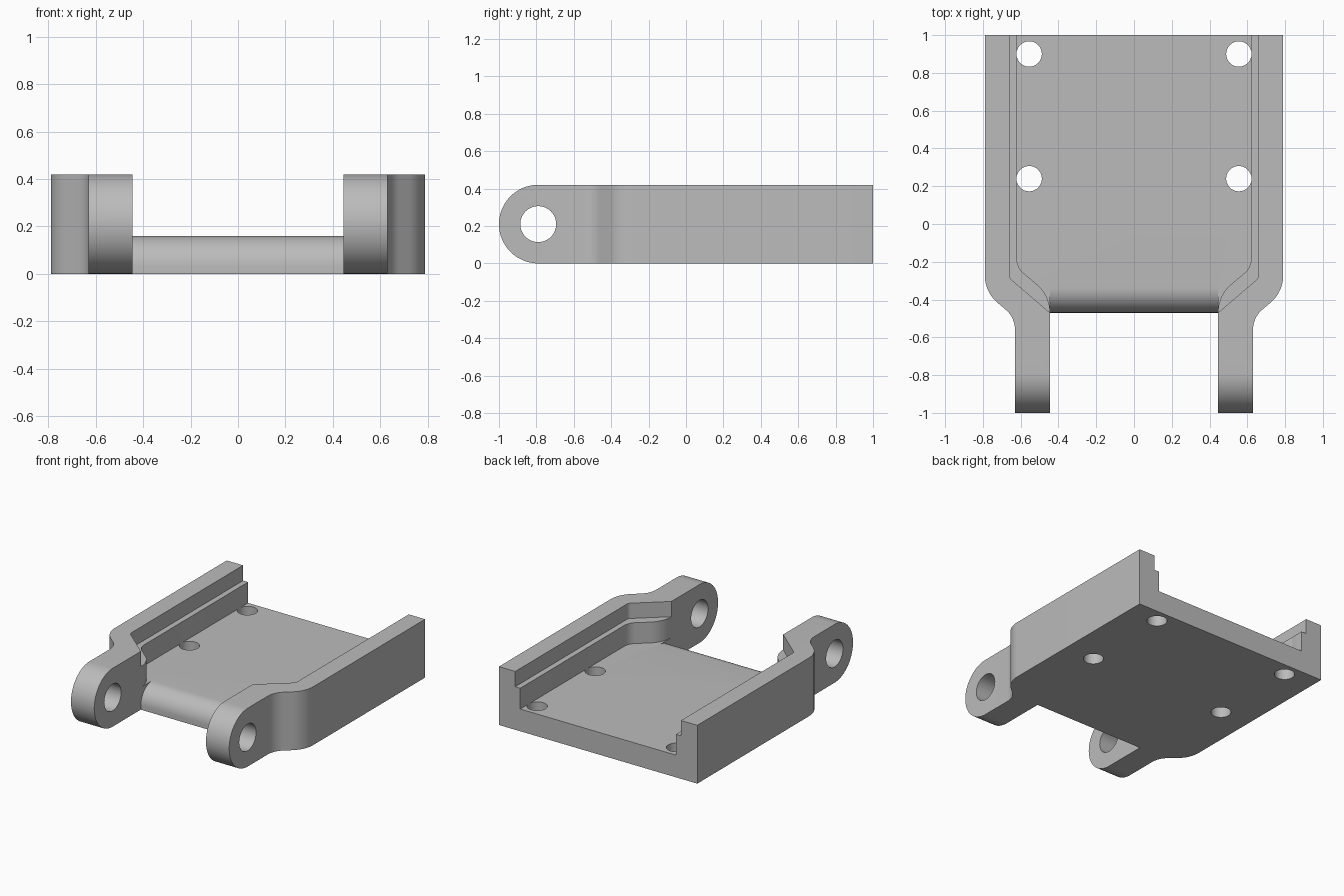
import bpy, bmesh, math
from mathutils import Vector

if "Cube" in bpy.data.objects:
    bpy.data.objects.remove(bpy.data.objects["Cube"], do_unlink=True)

grey = bpy.data.materials.new("plain_grey")
grey.use_nodes = True
grey.diffuse_color = (0.5, 0.5, 0.5, 1)
grey.node_tree.nodes["Principled BSDF"].inputs["Base Color"].default_value = (0.5, 0.5, 0.5, 1)

HEIGHT, FLOOR, LEDGE = 0.42, 0.16, 0.31
ARM_IN, ARM_OUT, LIP = 0.445, 0.63, -0.47


def rounded(corners, steps=10):
    """Open path of (x, y, radius) corners with each corner filleted."""
    path = []
    for i, (x, y, r) in enumerate(corners):
        p = Vector((x, y))
        if not r:
            path.append(p)
            continue
        a = (Vector(corners[i - 1][:2]) - p).normalized()
        b = (Vector(corners[i + 1][:2]) - p).normalized()
        half = a.angle(b) / 2
        centre = p + (a + b).normalized() * (r / math.sin(half))
        start = p + a * (r / math.tan(half)) - centre
        end = p + b * (r / math.tan(half)) - centre
        turn = math.pi - 2 * half
        for k in range(steps + 1):
            t = k / steps
            arc = (start * math.sin((1 - t) * turn) + end * math.sin(t * turn)) / math.sin(turn)
            path.append(centre + arc)
    return path


def mirrored(path):
    """Close a half plan about x = 0."""
    return path + [Vector((-p.x, p.y)) for p in reversed(path)]


def prism(name, outline, low, high, along="z"):
    """Extrude a plan (x, y) along z, or a side profile (y, z) along x."""
    bm = bmesh.new()
    place = (lambda p: (p[0], p[1], low)) if along == "z" else (lambda p: (low, p[0], p[1]))
    face = bm.faces.new([bm.verts.new(place(p)) for p in outline])
    out = bmesh.ops.extrude_face_region(bm, geom=[face])
    shift = Vector((0, 0, high - low)) if along == "z" else Vector((high - low, 0, 0))
    bmesh.ops.translate(bm, vec=shift, verts=[v for v in out["geom"] if isinstance(v, bmesh.types.BMVert)])
    bmesh.ops.recalc_face_normals(bm, faces=bm.faces)
    mesh = bpy.data.meshes.new(name)
    bm.to_mesh(mesh)
    bm.free()
    mesh.materials.append(grey)
    obj = bpy.data.objects.new(name, mesh)
    bpy.context.collection.objects.link(obj)
    return obj


def circle(cx, cy, r, n=48):
    return [(cx + r * math.cos(math.tau * k / n), cy + r * math.sin(math.tau * k / n)) for k in range(n)]


def combine(target, tool, operation="DIFFERENCE"):
    tool.hide_render = True
    mod = target.modifiers.new("cut", "BOOLEAN")
    mod.operation, mod.solver, mod.object = operation, "EXACT", tool
    bpy.context.view_layer.objects.active = target
    bpy.ops.object.modifier_apply(modifier=mod.name)
    bpy.data.objects.remove(tool, do_unlink=True)


# Outer plan with the shoulders stepping in to the arms
plan = rounded([(0.79, 1.1, 0), (0.79, -0.36, 0.19), (ARM_OUT, -0.495, 0.14), (ARM_OUT, -1.1, 0)])
bracket = prism("mounting_bracket", mirrored(plan), -0.1, 0.6)

# Side profile with the round lug ends
r = HEIGHT / 2
lug = [(r - 1 - r * math.sin(math.pi * k / 40), r + r * math.cos(math.pi * k / 40)) for k in range(41)]
side = prism("side_profile", [(1, 0), (1, HEIGHT)] + lug, -1, 1, "x")
combine(bracket, side, "INTERSECT")

# Channel between the walls: narrow below the ledge, wider above
narrow = rounded([(0.62, 1.1, 0), (0.62, -0.23, 0.1), (ARM_IN, -0.378, 0.19), (ARM_IN, -1.1, 0)])
combine(bracket, prism("channel_cut", mirrored(narrow), FLOOR, 0.6))
wide = rounded([(0.66, 1.1, 0), (0.66, -0.285, 0.04), (ARM_IN, LIP, 0), (0.2, LIP, 0)])
combine(bracket, prism("ledge_cut", mirrored(wide), LEDGE, 0.6))

# Gap between the arms, leaving a rounded lip on the floor
R = 0.13
lip = [(LIP + R - R * math.cos(math.pi * k / 24), FLOOR - R + R * math.sin(math.pi * k / 24)) for k in range(13)]
gap = [(-1.1, -0.1), (LIP, -0.1)] + lip + [(LIP + R, 0.25), (-1.1, 0.25)]
combine(bracket, prism("arm_gap_cut", gap, -ARM_IN, ARM_IN, "x"))

# Pin holes through the lugs, screw holes through the floor
combine(bracket, prism("pin_hole_cut", circle(r - 1, r, 0.096), -1, 1, "x"))
for x in (-0.555, 0.555):
    for y in (0.24, 0.9):
        combine(bracket, prism("screw_hole_cut", circle(x, y, 0.067), -0.1, 0.6))

# Merge leftover flat seams and shade the curves
bm = bmesh.new()
bm.from_mesh(bracket.data)
bmesh.ops.remove_doubles(bm, verts=bm.verts, dist=0.0002)
bmesh.ops.dissolve_limit(bm, angle_limit=0.01, verts=bm.verts, edges=bm.edges)
bm.to_mesh(bracket.data)
bm.free()
bpy.ops.object.select_all(action="DESELECT")
bracket.select_set(True)
bpy.context.view_layer.objects.active = bracket
bpy.ops.object.shade_smooth_by_angle(angle=math.radians(30))
